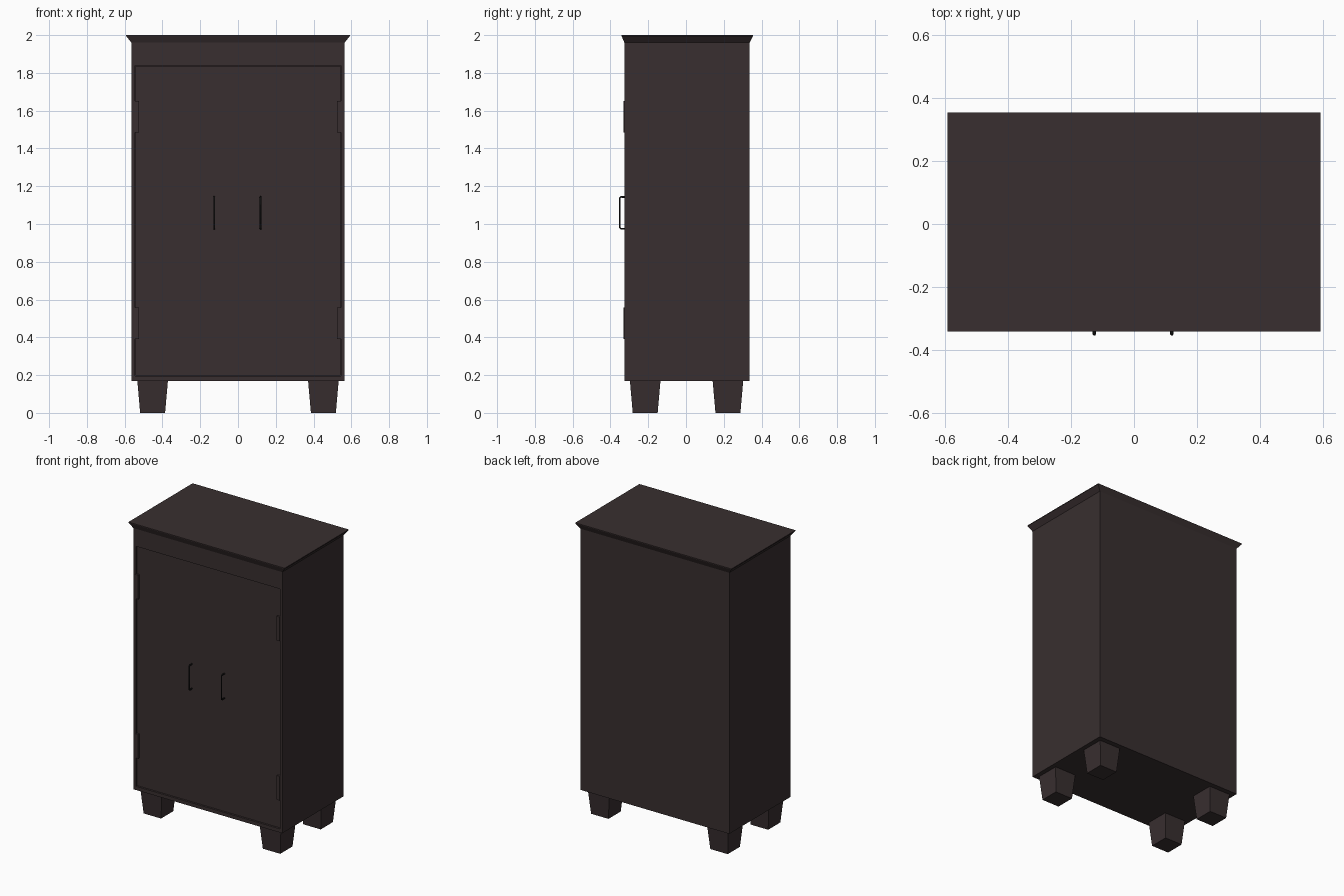
import bpy, bmesh
from mathutils import Vector

if "Cube" in bpy.data.objects:
    bpy.data.objects.remove(bpy.data.objects["Cube"])


def material(name, rgb):
    m = bpy.data.materials.new(name)
    m.diffuse_color = (*rgb, 1)
    m.use_nodes = True
    m.node_tree.nodes["Principled BSDF"].inputs["Base Color"].default_value = m.diffuse_color
    return m


WOOD = material("dark brown wood", (0.040, 0.028, 0.029))
METAL = material("black metal", (0.008, 0.008, 0.008))


def add_object(name, bm, mat):
    bmesh.ops.recalc_face_normals(bm, faces=bm.faces)
    mesh = bpy.data.meshes.new(name)
    bm.to_mesh(mesh)
    bm.free()
    mesh.materials.append(mat)
    ob = bpy.data.objects.new(name, mesh)
    bpy.context.collection.objects.link(ob)
    return ob


def loft(rings):
    """Closed solid through rectangles (x0, x1, y0, y1, z)."""
    bm = bmesh.new()
    loops = [[bm.verts.new(p) for p in ((x0, y0, z), (x1, y0, z), (x1, y1, z), (x0, y1, z))]
             for x0, x1, y0, y1, z in rings]
    for a, b in zip(loops, loops[1:]):
        for i in range(4):
            j = (i + 1) % 4
            bm.faces.new((a[i], a[j], b[j], b[i]))
    bm.faces.new(loops[0][::-1])
    bm.faces.new(loops[-1])
    bmesh.ops.recalc_face_normals(bm, faces=bm.faces)
    return bm


def box(name, x0, x1, y0, y1, z0, z1, mat):
    return add_object(name, loft([(x0, x1, y0, y1, z0), (x0, x1, y0, y1, z1)]), mat)


# Cabinet body with flared crown
FRONT, BACK, W = -0.326, 0.337, 0.564
bm = loft([(-W, W, FRONT, BACK, 0.17),
           (-W, W, FRONT, BACK, 1.96),
           (-0.592, 0.592, -0.341, 0.354, 1.995),
           (-0.592, 0.592, -0.341, 0.354, 2.0)])
# Door opening: inset the front face, place its corners, push it inwards
front = [f for f in bm.faces if f.normal.y < -0.99 and f.calc_area() > 1]
bmesh.ops.inset_region(bm, faces=front, thickness=0.02)
for v in front[0].verts:
    v.co.x = 0.545 if v.co.x > 0 else -0.545
    v.co.z = 1.84 if v.co.z > 1 else 0.195
bmesh.ops.inset_region(bm, faces=front, thickness=0, depth=-0.02)
add_object("cabinet_body", bm, WOOD)

# Door panel set slightly back in the opening
box("door_panel", -0.542, 0.542, FRONT + 0.008, FRONT + 0.019, 0.198, 1.837, WOOD)

for side, s in (("left", -1), ("right", 1)):
    # Hinges
    for level, z in (("lower", 0.475), ("upper", 1.567)):
        x0, x1 = sorted((s * 0.525, s * 0.548))
        box(f"{side}_{level}_hinge", x0, x1, FRONT - 0.006, FRONT + 0.012,
            z - 0.083, z + 0.083, WOOD)
    # Tapered feet
    for end, y in (("front", -0.216), ("back", 0.222)):
        rings = [(s * 0.452 - r, s * 0.452 + r, y - r, y + r, z)
                 for r, z in ((0.066, 0), (0.081, 0.171))]
        add_object(f"{end}_{side}_foot", loft(rings), WOOD)
    # Bent bar handles
    x = s * 0.123 - 0.003
    path = [(FRONT + 0.015, 0.975), (-0.345, 0.975), (-0.350, 0.980),
            (-0.350, 1.138), (-0.345, 1.143), (FRONT + 0.015, 1.143)]
    cu = bpy.data.curves.new(f"{side}_handle", 'CURVE')
    cu.dimensions = '3D'
    cu.bevel_depth = 0.005
    cu.bevel_resolution = 1
    cu.use_fill_caps = True
    sp = cu.splines.new('POLY')
    sp.points.add(len(path) - 1)
    for p, (y, z) in zip(sp.points, path):
        p.co = (x, y, z, 1)
    cu.materials.append(METAL)
    bpy.context.collection.objects.link(bpy.data.objects.new(f"{side}_handle", cu))
